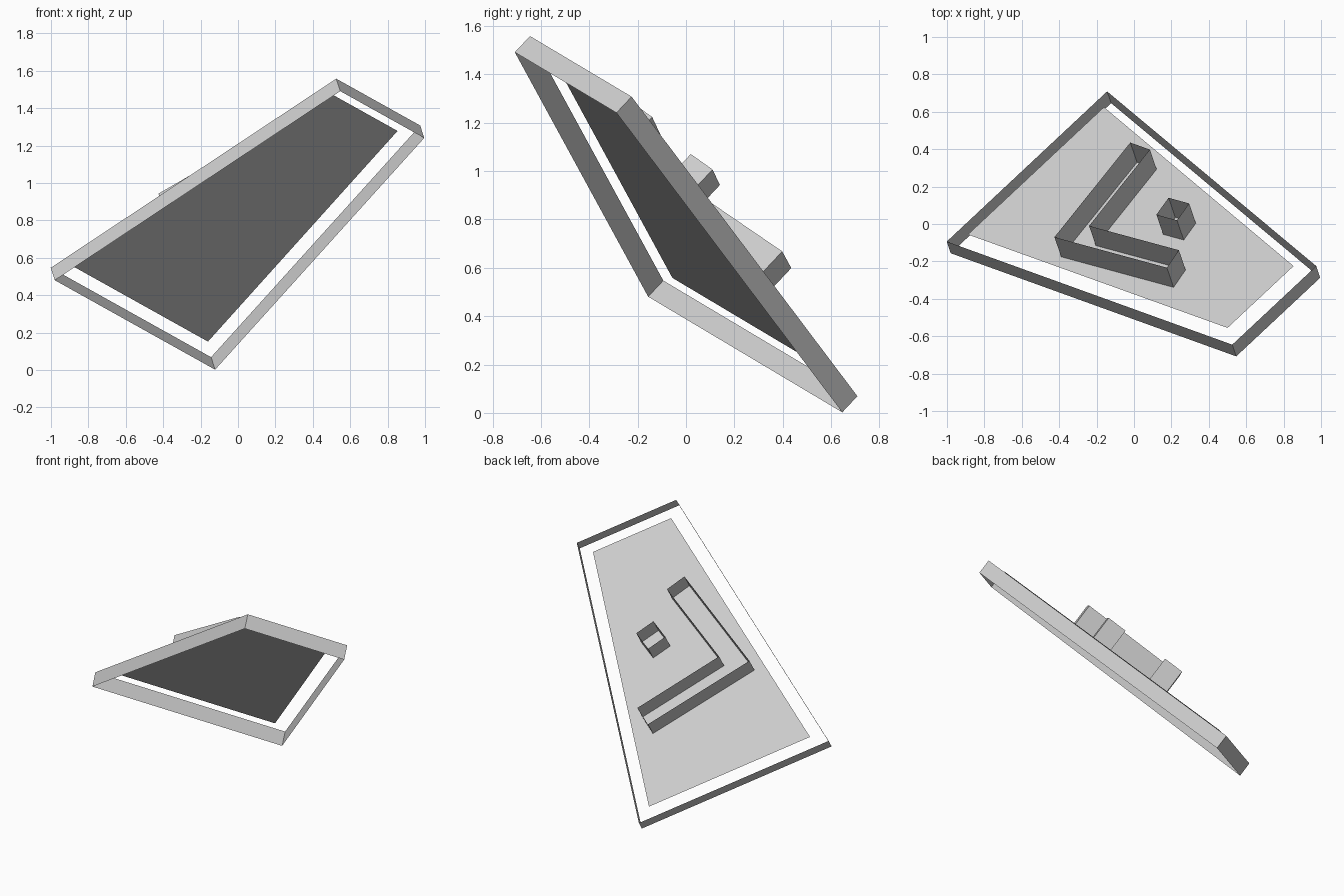
import bpy, bmesh
from mathutils import Vector

if "Cube" in bpy.data.objects:
    bpy.data.objects.remove(bpy.data.objects["Cube"])

# Tilted plaque plane: u across, v up the taper, n out of the face
ORIGIN = Vector((-0.5725, 0.3075, 0.308))
V = Vector((0.7004, -0.3933, 0.5958)).normalized()
N = Vector((-0.229, 0.667, 0.709))
N = (N - V * N.dot(V)).normalized()
U = V.cross(N)


def place(p, n):
    return ORIGIN + U * p[0] + V * p[1] + N * n


def finish(name, bm):
    mesh = bpy.data.meshes.new(name)
    bm.to_mesh(mesh)
    bm.free()
    obj = bpy.data.objects.new(name, mesh)
    bpy.context.collection.objects.link(obj)
    return obj


def band(name, outline, low, high):
    """Open-ended wall following a closed outline (counter-clockwise)."""
    bm = bmesh.new()
    a = [bm.verts.new(place(p, low)) for p in outline]
    b = [bm.verts.new(place(p, high)) for p in outline]
    for i in range(len(outline)):
        j = (i + 1) % len(outline)
        bm.faces.new((a[i], a[j], b[j], b[i]))
    return finish(name, bm)


def sheet(name, outline, n):
    bm = bmesh.new()
    bm.faces.new([bm.verts.new(place(p, n)) for p in outline])
    return finish(name, bm)


def trapezoid(bottom, v0, top, v1):
    return [(-bottom, v0), (bottom, v0), (top, v1), (-top, v1)]


FACE = 0.007
RAISED = 0.165

# Outer rim and the inset face panel, with an open gap between them
band("outer_rim", trapezoid(0.634, 0.0, 0.332, 1.888), -0.094, 0.0)
sheet("face_panel", trapezoid(0.538, 0.071, 0.261, 1.786), FACE)

# Raised bent wall, open at the top
band("bent_wall", [(-0.345, 0.51), (0.379, 0.63), (0.207, 1.322),
                   (0.079, 1.29), (0.217, 0.738), (-0.366, 0.639)], FACE, RAISED)

# Small raised square wall, open at the top
band("square_wall", [(-0.167, 0.974), (-0.042, 1.002),
                     (-0.073, 1.129), (-0.198, 1.101)], FACE, RAISED)
